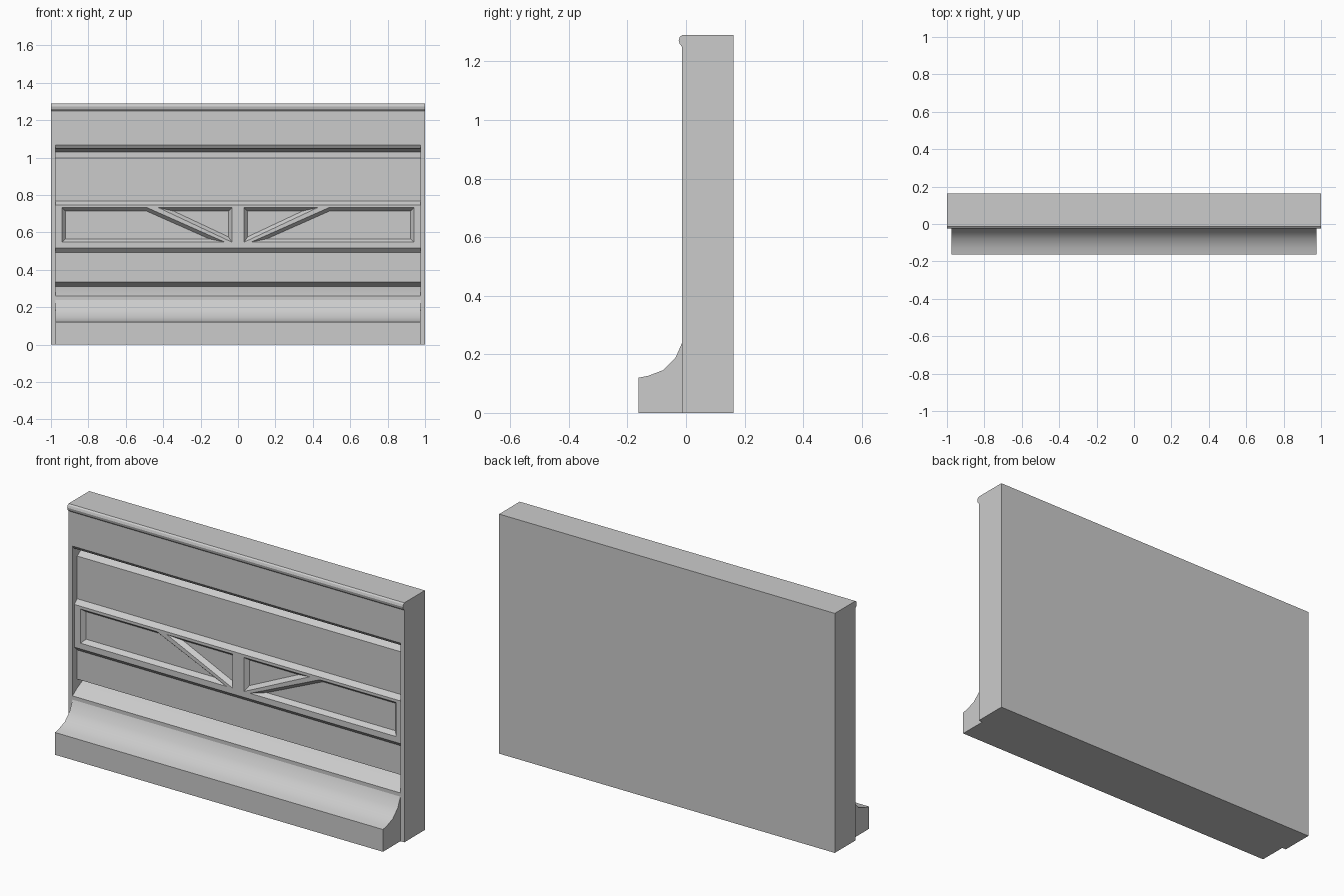
import bpy
import bmesh
from math import radians

cube = bpy.data.objects.get("Cube")
if cube:
    bpy.data.objects.remove(cube, do_unlink=True)

grey = bpy.data.materials.new("plain grey")
grey.use_nodes = True
colour = (0.6, 0.6, 0.6, 1)
grey.diffuse_color = colour
grey.node_tree.nodes["Principled BSDF"].inputs["Base Color"].default_value = colour

FRONT = -0.013   # y of the main wall face
INNER = 0.977    # half width of the recess and skirting


def finish(bm, name):
    bmesh.ops.recalc_face_normals(bm, faces=bm.faces)
    mesh = bpy.data.meshes.new(name)
    bm.to_mesh(mesh)
    bm.free()
    mesh.materials.append(grey)
    obj = bpy.data.objects.new(name, mesh)
    bpy.context.collection.objects.link(obj)
    return obj


def sweep(name, profile, half):
    """Extrude a (y, z) profile along x."""
    bm = bmesh.new()
    face = bm.faces.new([bm.verts.new((-half, y, z)) for y, z in profile])
    new = bmesh.ops.extrude_face_region(bm, geom=[face])["geom"]
    verts = [v for v in new if isinstance(v, bmesh.types.BMVert)]
    bmesh.ops.translate(bm, verts=verts, vec=(2 * half, 0, 0))
    return finish(bm, name)


def sunk_panel(name, outline, surface, depth, bevel):
    """Cutter with sloping sides for a sunk panel outlined in (x, z)."""
    bm = bmesh.new()
    rings = [[bm.verts.new((x, y, z)) for x, z in outline]
             for y in (surface - 0.01, surface)]
    bm.faces.new(rings[0])
    floor = bm.faces.new(rings[1])
    n = len(outline)
    for i in range(n):
        j = (i + 1) % n
        bm.faces.new((rings[0][i], rings[0][j], rings[1][j], rings[1][i]))
    bmesh.ops.recalc_face_normals(bm, faces=bm.faces)
    bmesh.ops.inset_region(bm, faces=[floor], thickness=bevel, use_even_offset=True)
    bmesh.ops.translate(bm, verts=floor.verts, vec=(0, depth, 0))
    return finish(bm, name)


def cut(target, cutter):
    mod = target.modifiers.new("cut", "BOOLEAN")
    mod.operation = "DIFFERENCE"
    mod.solver = "EXACT"
    mod.object = cutter
    bpy.context.view_layer.objects.active = target
    bpy.ops.object.modifier_apply(modifier=mod.name)
    bpy.data.objects.remove(cutter, do_unlink=True)


def smooth(obj, angle):
    bpy.ops.object.select_all(action="DESELECT")
    obj.select_set(True)
    bpy.context.view_layer.objects.active = obj
    bpy.ops.object.shade_smooth_by_angle(angle=radians(angle))


# Wall slab with a rounded bead along its top edge
wall = sweep("wall", [
    (0.162, 0), (0.162, 1.29), (-0.013, 1.29), (-0.021, 1.284), (-0.025, 1.272),
    (-0.022, 1.26), (FRONT, 1.25), (FRONT, 0)], 1.0)

# Stepped recess: (depth behind the wall face, height)
steps = [(0, 1.067), (0.012, 1.05), (0.09, 1.03), (0.04, 0.998), (0.04, 0.768),
         (0.015, 0.747), (0.015, 0.517), (0.04, 0.492), (0.04, 0.335),
         (0.09, 0.312), (0.04, 0.288), (0, 0.26)]
recess = [(-0.06, 1.067)] + [(FRONT + d, z) for d, z in steps] + [(-0.06, 0.26)]
cut(wall, sweep("recess_cutter", recess, INNER))

# Sunk panels on the raised middle band, divided by a diagonal rib
top, low = 0.732, 0.548
outlines = [
    [(0.94, top), (0.485, top), (0.07, low), (0.94, low)],
    [(0.425, top), (0.033, top), (0.033, low)],
]
for side in (-1, 1):
    for outline in outlines:
        points = [(side * x, z) for x, z in outline]
        cut(wall, sunk_panel("panel_cutter", points, FRONT + 0.015, 0.022, 0.018))
smooth(wall, 25)

# Coved skirting along the foot of the wall
skirting = sweep("skirting", [
    (FRONT, 0), (-0.162, 0), (-0.162, 0.12), (-0.128, 0.127), (-0.078, 0.146),
    (-0.036, 0.188), (FRONT, 0.24)], INNER)
smooth(skirting, 32)
